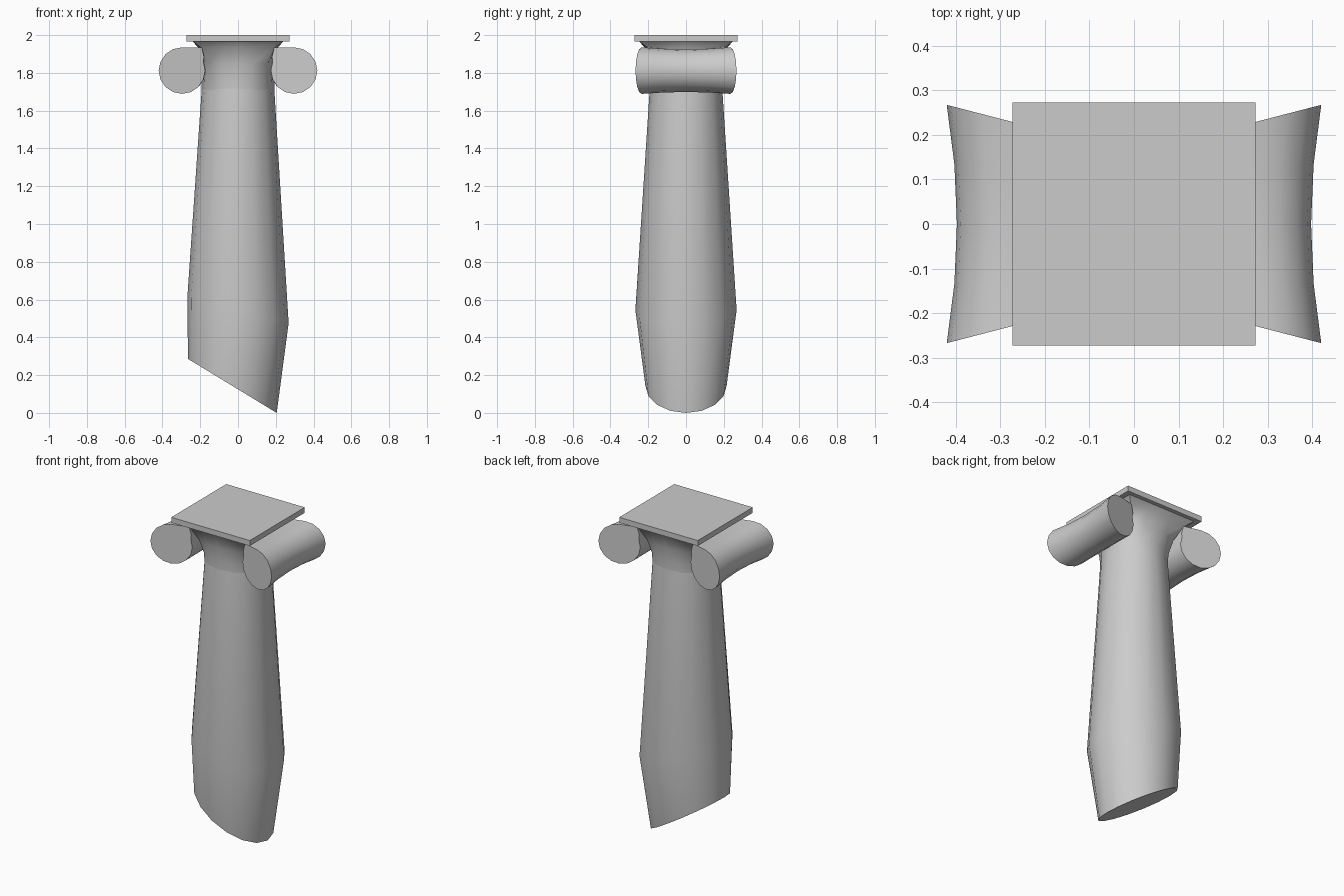
import bpy, bmesh
from math import sin, cos, pi, radians

if "Cube" in bpy.data.objects:
    bpy.data.objects.remove(bpy.data.objects["Cube"])

N = 16


def loft(name, rings, angle=35):
    """Skin a list of equal-length point rings, cap both ends."""
    bm = bmesh.new()
    vs = [[bm.verts.new(p) for p in ring] for ring in rings]
    n = len(rings[0])
    for a, b in zip(vs, vs[1:]):
        for i in range(n):
            j = (i + 1) % n
            bm.faces.new((a[i], a[j], b[j], b[i]))
    bm.faces.new(vs[0][::-1])
    bm.faces.new(vs[-1])
    bmesh.ops.recalc_face_normals(bm, faces=bm.faces)
    me = bpy.data.meshes.new(name)
    bm.to_mesh(me)
    bm.free()
    ob = bpy.data.objects.new(name, me)
    bpy.context.collection.objects.link(ob)
    bpy.ops.object.select_all(action='DESELECT')
    ob.select_set(True)
    bpy.context.view_layer.objects.active = ob
    bpy.ops.object.shade_smooth_by_angle(angle=radians(angle))
    return ob


def ring(z, rx, ry, cx=0, tilt=0, square=0):
    """Horizontal ring, optionally tilted along x and blended to a square."""
    pts = []
    for i in range(N):
        a = 2 * pi * i / N
        c, s = cos(a), sin(a)
        k = 1 + square * (1 / max(abs(c), abs(s)) - 1)
        pts.append((cx + rx * c * k, ry * s * k, z - tilt * c))
    return pts


# Broken shaft: the cut end and the swelling are both slanted
loft("column_shaft", [
    ring(0.143, 0.235, 0.215, cx=-0.03, tilt=0.143),
    ring(0.545, 0.268, 0.268, tilt=0.07),
    ring(1.70, 0.193, 0.193),
    ring(1.77, 0.19, 0.19),
])

# Bell of the capital, flaring from round to square
loft("capital_bell", [
    ring(1.70, 0.192, 0.192),
    ring(1.765, 0.193, 0.193, square=0.05),
    ring(1.85, 0.20, 0.20, square=0.3),
    ring(1.935, 0.212, 0.22, square=0.75),
    ring(1.967, 0.24, 0.248, square=1),
], 50)

# Top slab
bpy.ops.mesh.primitive_cube_add(size=1, location=(0, 0, 1.983))
slab = bpy.context.object
slab.name = "top_slab"
slab.scale = (0.544, 0.544, 0.034)


# Scroll rolls: waisted cylinders with slanted ends
def roll_ring(side, t, cx, cz, r, profile):
    k = 1 - 0.08 * (1 - t * t)
    shift = 0.013 * (1 - t * t)
    pts = []
    for px, pz in profile:
        y = t * (0.21 + 0.26 * (px * r + cx - 0.2))
        pts.append((side * (cx + px * r * k - shift), y, cz + pz * r * k))
    return pts


circle = [(cos(2 * pi * i / N), sin(2 * pi * i / N)) for i in range(N)]
# inner top quarter is stretched into a flap that joins the bell
flap = circle[:5] + [(-0.85, 1.0), (-0.95, 0.6)] + circle[7:]
for side, label in ((-1, "left"), (1, "right")):
    loft("scroll_" + label, [roll_ring(side, t, 0.297, 1.812, 0.123, flap)
                             for t in (-1, -0.5, 0, 0.5, 1)], 40)
